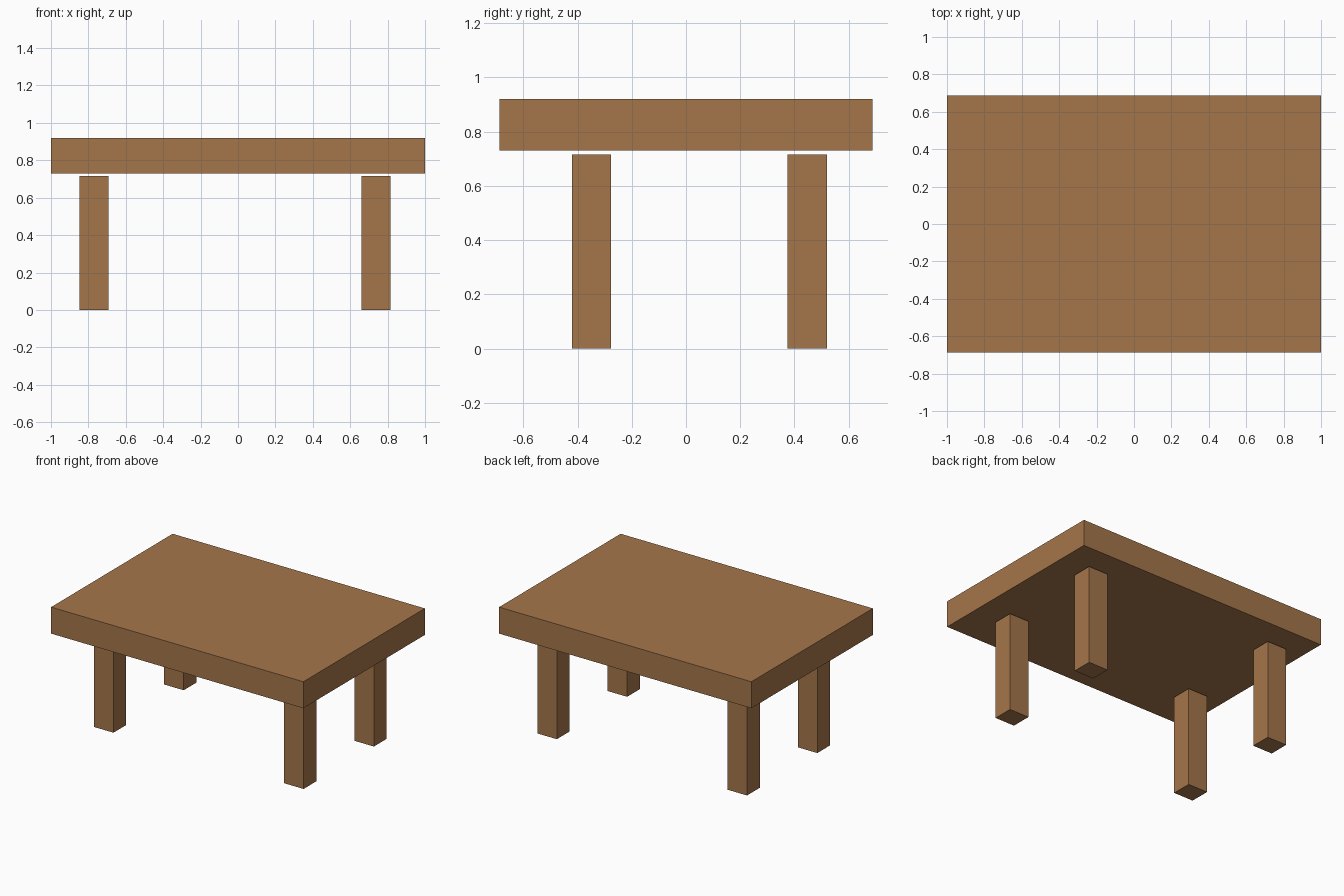
import bpy

if "Cube" in bpy.data.objects:
    bpy.data.objects.remove(bpy.data.objects["Cube"])

wood = bpy.data.materials.new("brown wood")
wood.diffuse_color = (0.376, 0.181, 0.069, 1.0)
wood.use_nodes = True
wood.node_tree.nodes["Principled BSDF"].inputs["Base Color"].default_value = wood.diffuse_color


def box(name, x, y, z):
    """Flat-faced box from (min, max) ranges on each axis."""
    bpy.ops.mesh.primitive_cube_add(size=1)
    ob = bpy.context.object
    ob.name = name
    ob.location = [(a + b) / 2 for a, b in (x, y, z)]
    ob.scale = [b - a for a, b in (x, y, z)]
    bpy.ops.object.transform_apply(location=True, rotation=False, scale=True)
    ob.data.materials.append(wood)
    return ob


# Thick table top
box("table_top", (-1.0, 1.0), (-0.688, 0.688), (0.73, 0.92))

# Four square legs, slightly off centre, ending just below the top
for side, x in (("left", (-0.848, -0.693)), ("right", (0.66, 0.815))):
    for end, y in (("front", (-0.421, -0.276)), ("back", (0.375, 0.52))):
        box(f"{end}_{side}_leg", x, y, (0.0, 0.715))
